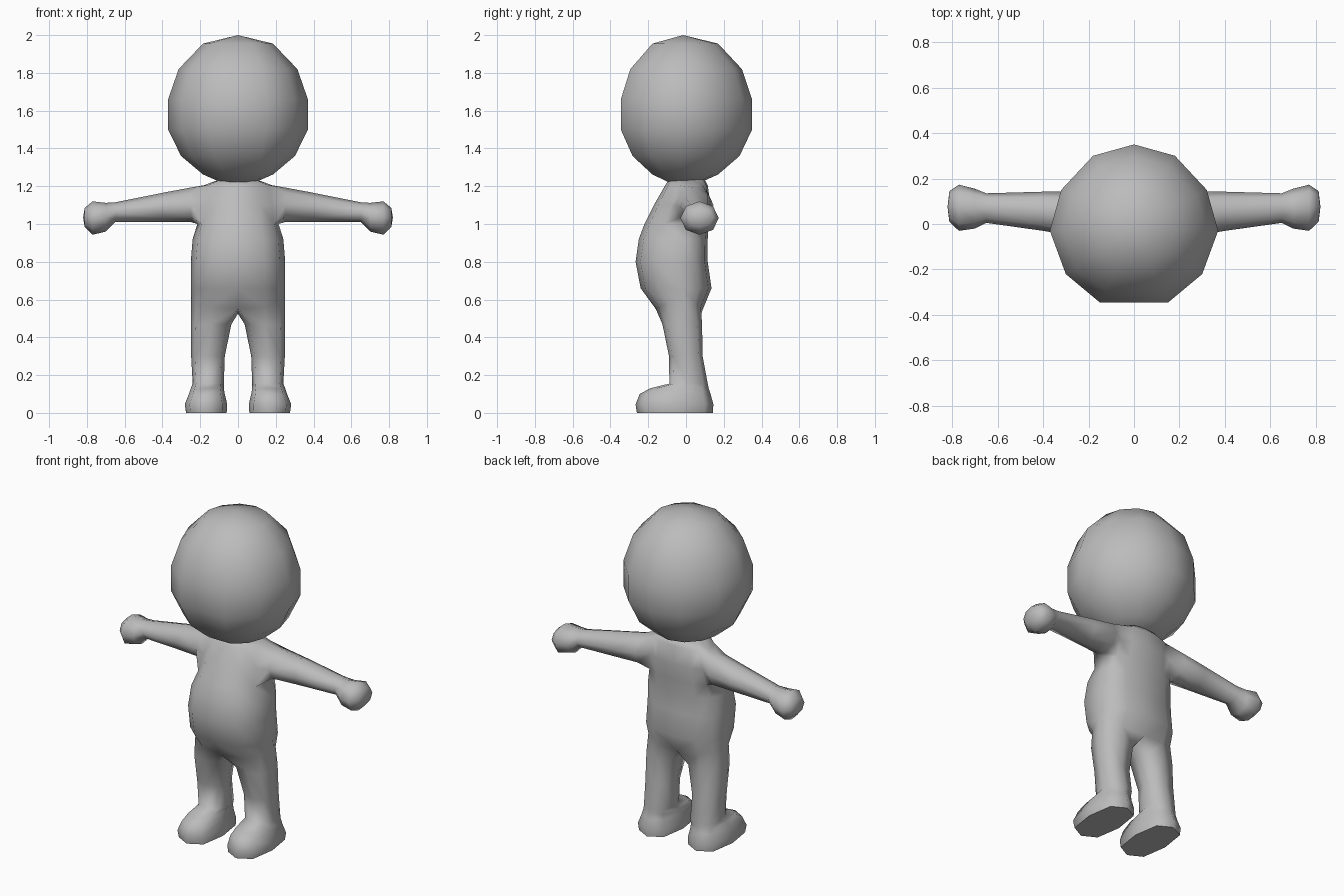
import bpy, bmesh, math
from math import sin, cos, radians

if "Cube" in bpy.data.objects:
    bpy.data.objects.remove(bpy.data.objects["Cube"])

grey = bpy.data.materials.new("plain grey")
grey.diffuse_color = (0.5, 0.5, 0.5, 1)
grey.use_nodes = True
grey.node_tree.nodes["Principled BSDF"].inputs["Base Color"].default_value = grey.diffuse_color


def bridge(bm, a, b, closed=True):
    """Quads between two rows of vertices."""
    n = len(a)
    for i in range(n if closed else n - 1):
        j = (i + 1) % n
        bm.faces.new((a[i], a[j], b[j], b[i]))


def finish(bm, name):
    bmesh.ops.recalc_face_normals(bm, faces=bm.faces[:])
    me = bpy.data.meshes.new(name)
    bm.to_mesh(me)
    bm.free()
    ob = bpy.data.objects.new(name, me)
    bpy.context.collection.objects.link(ob)
    me.materials.append(grey)
    bpy.context.view_layer.objects.active = ob
    ob.select_set(True)
    bpy.ops.object.shade_smooth_by_angle(angle=radians(80))
    ob.select_set(False)
    return ob


# Head: eleven-sided ball, widest as a band around the middle
half = [(0.18, 0.30), (0.32, 0.15), (0.37, -0.03), (0.30, -0.22), (0.15, -0.345)]
outline = [(0, 0.35)] + half + [(-x, y) for x, y in reversed(half)]
bm = bmesh.new()
prev = None
for z, s in [(1.222, 0.25), (1.262, 0.50), (1.36, 0.815), (1.50, 1.0), (1.66, 1.0),
             (1.82, 0.85), (1.955, 0.50)]:
    ring = [bm.verts.new((x * s, y * s - 0.01 * (1 - s), z)) for x, y in outline]
    if prev:
        bridge(bm, prev, ring)
    else:
        bm.faces.new(ring)
    prev = ring
top = bm.verts.new((0, -0.015, 2.0))
for i in range(11):
    bm.faces.new((prev[i], prev[(i + 1) % 11], top))
finish(bm, "head")

# Body: the right half is modelled, then mirrored
bm = bmesh.new()


def torso_row(z, w, yf, yb, ys, dip=0.0):
    """Half ring from front centre, round the side, to back centre."""
    row = []
    for k in range(7):
        t = radians(30 * k)
        c = abs(cos(t)) ** 0.8 if k != 3 else 0
        y = ys - (ys - yf) * c if k < 3 else ys + (yb - ys) * c
        x = w * sin(t) ** 0.8 if 0 < k < 6 else 0
        row.append(bm.verts.new((x, y, z - dip * c * c)))
    return row


rows = [torso_row(*r) for r in [
    (1.235, 0.10, -0.09, 0.10, 0.03),
    (1.205, 0.18, -0.11, 0.115, 0.045),
    (1.10, 0.20, -0.17, 0.13, 0.045),
    (1.00, 0.215, -0.22, 0.12, 0.03),
    (0.92, 0.24, -0.25, 0.115, -0.01),
    (0.80, 0.25, -0.267, 0.115, -0.03),
    (0.66, 0.25, -0.24, 0.135, -0.02),
    (0.60, 0.25, -0.16, 0.09, -0.01, 0.05)]]
bm.faces.new(rows[0])
for r in range(len(rows) - 1):
    for k in range(6):
        if r in (1, 2) and k in (2, 3):
            continue  # shoulder opening
        bm.faces.new((rows[r][k], rows[r][k + 1], rows[r + 1][k + 1], rows[r + 1][k]))

# Arm and hand, grown out of the shoulder opening
loop = [rows[r][k] for r, k in
        [(1, 3), (1, 4), (2, 4), (3, 4), (3, 3), (3, 2), (2, 2), (1, 2)]]
for x, z0, z1, y0, y1 in [
        (0.25, 1.01, 1.193, -0.055, 0.145),
        (0.40, 1.01, 1.165, -0.03, 0.142),
        (0.65, 1.01, 1.115, 0.005, 0.135),
        (0.70, 0.96, 1.112, -0.02, 0.155),
        (0.77, 0.943, 1.12, -0.03, 0.173),
        (0.812, 0.985, 1.085, 0.01, 0.145)]:
    ring = []
    for j in range(8):
        t = radians(45 * j)
        ring.append(bm.verts.new((x, (y0 + y1) / 2 + (y1 - y0) / 2 * sin(t),
                                  (z0 + z1) / 2 + (z1 - z0) / 2 * cos(t))))
    bridge(bm, loop, ring)
    loop = ring
tip = bm.verts.new((0.82, 0.075, 1.035))
for i in range(8):
    bm.faces.new((loop[i], loop[(i + 1) % 8], tip))

# Leg and foot, grown from the hip row closed by a crotch point
loop = rows[-1] + [bm.verts.new((0, -0.03, 0.525))]
for z, x0, x1, y0, y1 in [
        (0.47, 0.035, 0.25, -0.125, 0.085),
        (0.30, 0.07, 0.248, -0.09, 0.088),
        (0.155, 0.075, 0.24, -0.088, 0.115),
        (0.13, 0.075, 0.25, -0.19, 0.12),
        (0.10, 0.07, 0.26, -0.245, 0.13),
        (0.045, 0.057, 0.282, -0.267, 0.145),
        (0.0, 0.06, 0.275, -0.26, 0.142)]:
    ring = []
    for k in range(8):
        t = radians(45 * (k - 1))
        q = 1.1 if k % 2 == 0 else 1.0  # slightly squared section
        ring.append(bm.verts.new(((x0 + x1) / 2 + (x1 - x0) / 2 * sin(t) * q,
                                  (y0 + y1) / 2 - (y1 - y0) / 2 * cos(t) * q, z)))
    bridge(bm, loop, ring)
    loop = ring
bm.faces.new(loop)

# Mirror to the left side and weld the middle
geom = bm.verts[:] + bm.edges[:] + bm.faces[:]
copy = bmesh.ops.duplicate(bm, geom=geom)["geom"]
for v in copy:
    if isinstance(v, bmesh.types.BMVert):
        v.co.x = -v.co.x
bmesh.ops.remove_doubles(bm, verts=bm.verts[:], dist=0.0005)
finish(bm, "body")
